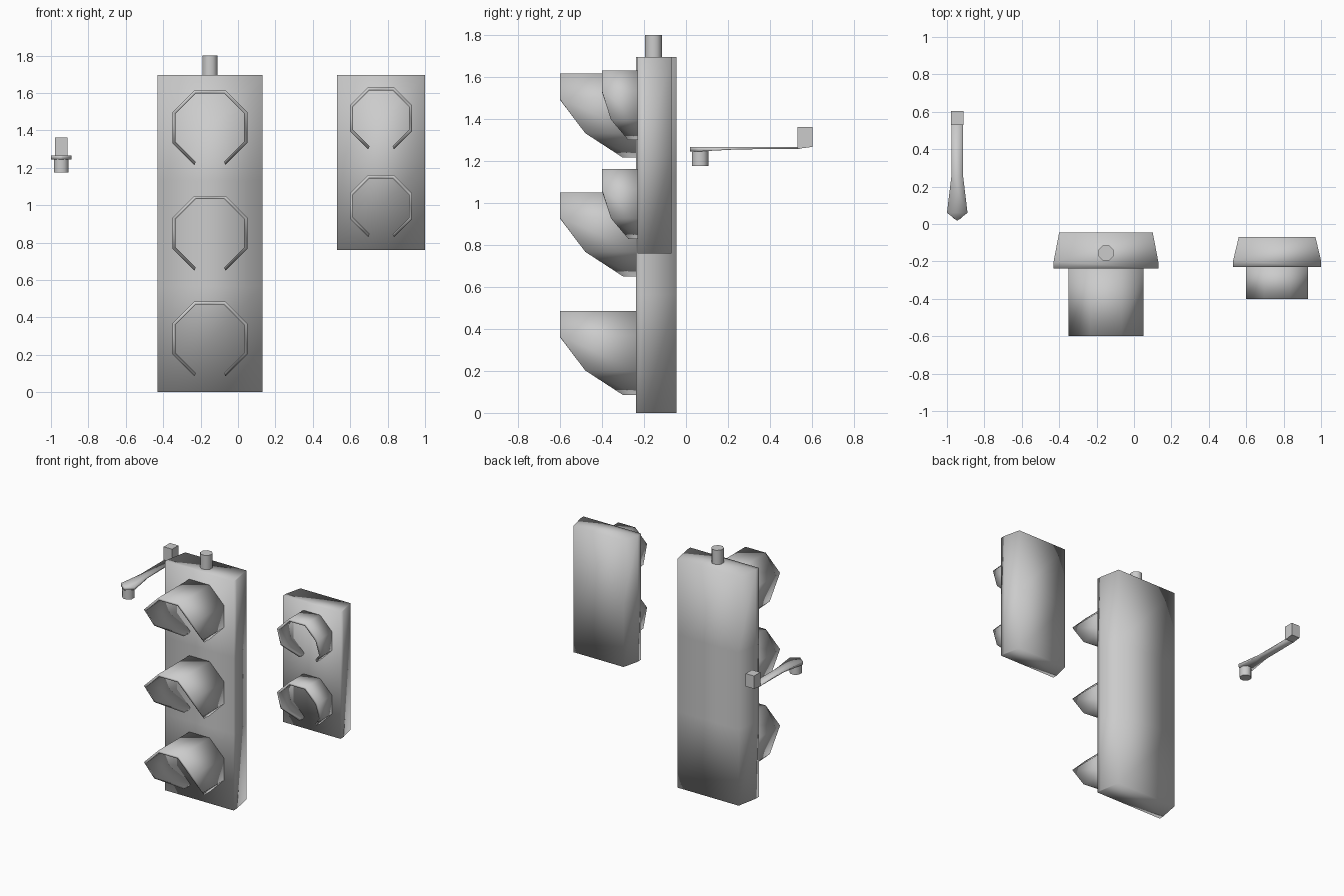
import bpy, bmesh, math

if "Cube" in bpy.data.objects:
    bpy.data.objects.remove(bpy.data.objects["Cube"])


def loft(name, rings, smooth=True):
    """Closed rings of points joined in order, with both ends capped."""
    bm = bmesh.new()
    vs = [[bm.verts.new(p) for p in r] for r in rings]
    n = len(rings[0])
    for a, b in zip(vs, vs[1:]):
        for i in range(n):
            j = (i + 1) % n
            bm.faces.new((a[i], a[j], b[j], b[i]))
    bm.faces.new(vs[0])
    bm.faces.new(vs[-1])
    bmesh.ops.recalc_face_normals(bm, faces=bm.faces)
    for f in bm.faces:
        f.smooth = smooth
    me = bpy.data.meshes.new(name)
    bm.to_mesh(me)
    bm.free()
    ob = bpy.data.objects.new(name, me)
    bpy.context.collection.objects.link(ob)
    return ob


def housing(name, cx, half, taper, y0, y1, levels):
    # plan outline: short straight front edge, then tapering to the back
    h, t = half, half - taper
    plan = [(-h, y0), (h, y0), (h, y0 + 0.035), (t, y1), (-t, y1), (-h, y0 + 0.035)]
    return loft(name, [[(cx + x, y, z) for x, y in plan] for z in levels])


def visor(name, cx, cz, apothem, wall, reach, thick=0.017):
    # octagonal hood open at the bottom; reach = front y at low, mid, top corners
    low, mid, top = reach
    fronts = [low, mid, top, top, top, top, mid, low]
    ro = apothem / math.cos(math.pi / 8)
    ri = (apothem - thick) / math.cos(math.pi / 8)
    rings = []
    for k, f in enumerate(fronts):
        a = math.radians(-67.5 + 45 * k)
        c, s = math.cos(a), math.sin(a)
        rings.append([(cx + r * c, y, cz + r * s)
                      for r, y in ((ro, wall), (ro, f), (ri, f), (ri, wall))])
    return loft(name, rings)


def peg(name, cx, cy, r, z0, z1, n=8):
    angs = [2 * math.pi * (i + 0.5) / n for i in range(n)]
    R = r / math.cos(math.pi / n)
    ob = loft(name, [[(cx + R * math.cos(a), cy + R * math.sin(a), z) for a in angs]
                     for z in (z0, z1)])
    for f in ob.data.polygons:
        f.use_smooth = abs(f.normal.z) < 0.5
    return ob


# three-lamp traffic signal
housing("signal_housing", -0.15, 0.28, 0.03, -0.237, -0.045, (0, 0.565, 1.13, 1.695))
for i in range(3):
    visor(f"signal_visor_{i}", -0.15, 0.285 + 0.565 * i, 0.2, -0.23, (-0.30, -0.48, -0.60))
peg("signal_mount", -0.15, -0.155, 0.04, 1.69, 1.80)

# two-lamp pedestrian signal
housing("pedestrian_housing", 0.765, 0.235, 0.03, -0.23, -0.07, (0.76, 1.2275, 1.695))
for i in range(2):
    visor(f"pedestrian_visor_{i}", 0.765, 0.995 + 0.47 * i, 0.166, -0.222,
          (-0.275, -0.357, -0.40))

# bracket arm: flat tapering bar (y, half width, low z, high z)
AX = -0.945
bar = [(0.02, 0.004, 1.245, 1.267), (0.06, 0.055, 1.245, 1.267),
       (0.25, 0.032, 1.255, 1.265), (0.54, 0.032, 1.257, 1.265)]
loft("arm_bar", [[(AX - w, y, lo), (AX + w, y, lo), (AX + w, y, hi), (AX - w, y, hi)]
                 for y, w, lo, hi in bar])
# upright block at the far end, its underside rising slightly
w = 0.034
loft("arm_upright", [[(AX - w, 0.53, a), (AX + w, 0.53, a), (AX + w, 0.603, b), (AX - w, 0.603, b)]
                     for a, b in ((1.257, 1.267), (1.362, 1.362))], smooth=False)
# lower peg under the wide end
peg("arm_peg", AX, 0.067, 0.039, 1.175, 1.247)
